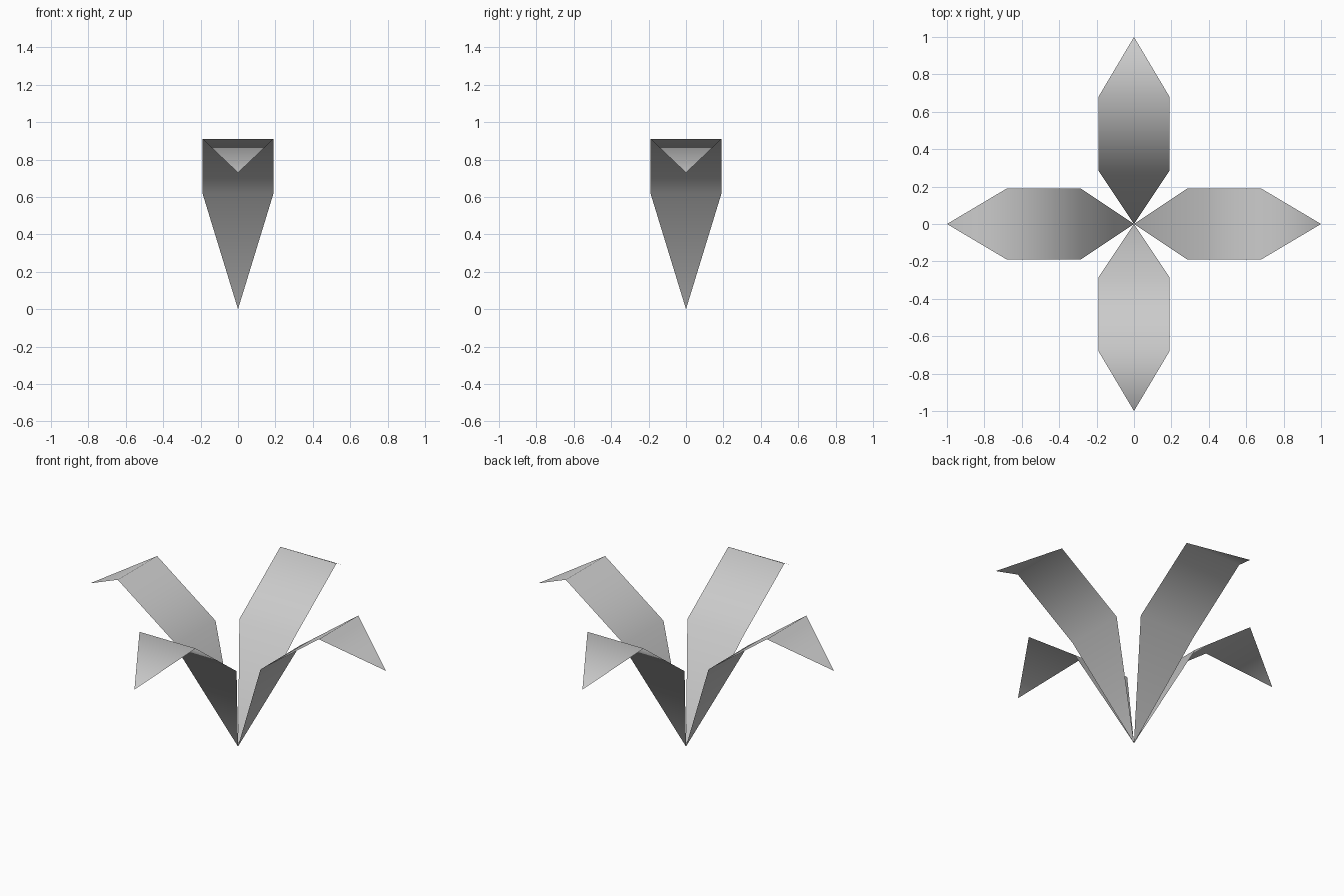
import bpy
import math

if "Cube" in bpy.data.objects:
    bpy.data.objects.remove(bpy.data.objects["Cube"])

# Leaf profile from root to tip: (distance from centre, height, half width)
ROOT = (0.0, 0.0, 0.0)
KNEE = (0.285, 0.62, 0.19)
BEND = (0.68, 0.91, 0.19)
TIP = (1.0, 0.73, 0.0)


def make_leaf(name, angle):
    """One folded paper-thin leaf, pointing outwards at the given angle."""
    verts = [(ROOT[0], 0, ROOT[1])]
    for r, z, w in (KNEE, BEND):
        verts += [(r, -w, z), (r, w, z)]
    verts.append((TIP[0], 0, TIP[1]))
    faces = [(0, 1, 2), (1, 3, 4, 2), (3, 5, 4)]
    mesh = bpy.data.meshes.new(name)
    mesh.from_pydata(verts, [], faces)
    mesh.update()
    # Soft shading across the folds
    for poly in mesh.polygons:
        poly.use_smooth = True
    leaf = bpy.data.objects.new(name, mesh)
    leaf.rotation_euler.z = angle
    bpy.context.collection.objects.link(leaf)
    return leaf


# Four leaves around the centre
for i, side in enumerate(("right", "back", "left", "front")):
    make_leaf("leaf_" + side, i * math.pi / 2)
